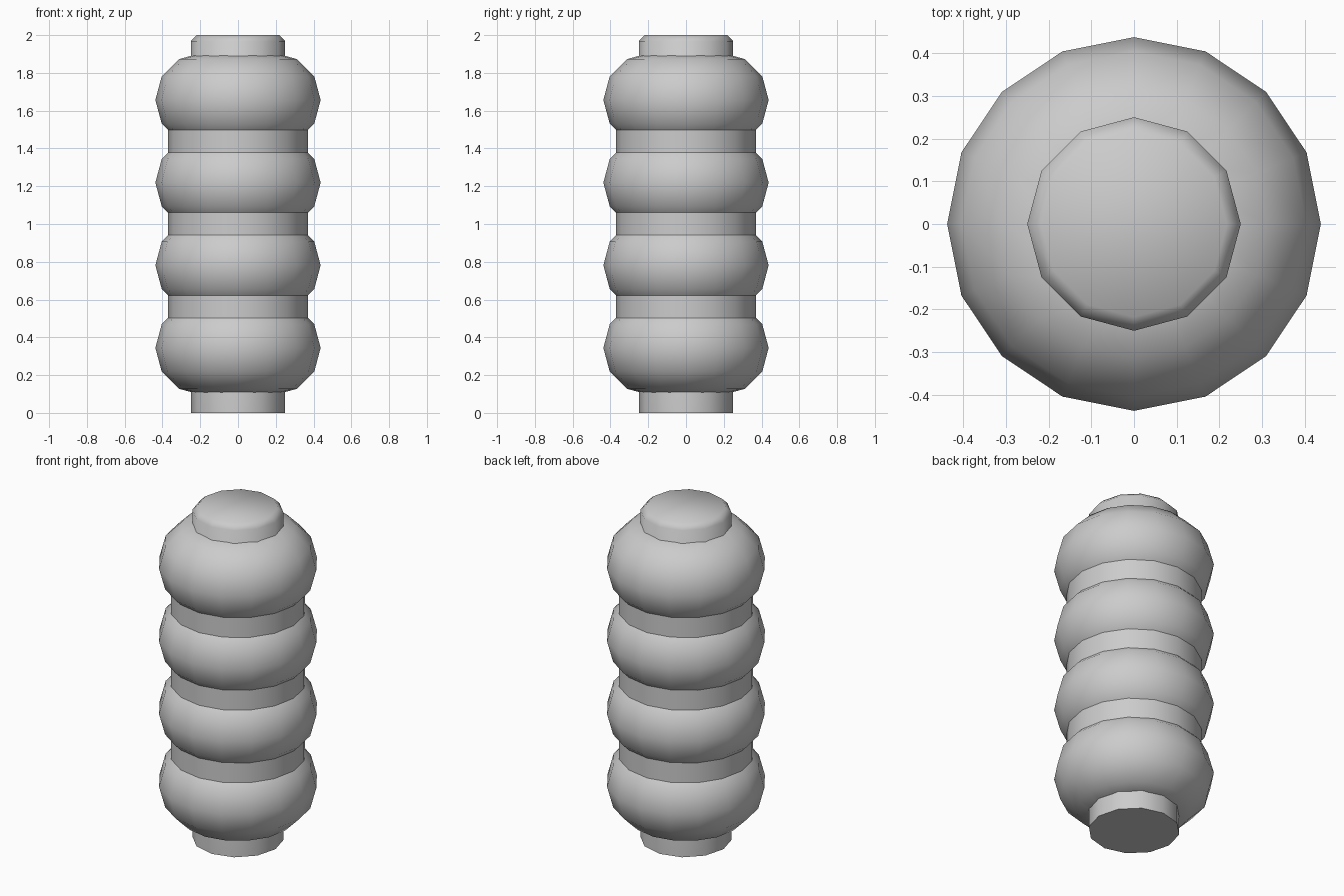
import bpy, bmesh
from math import radians, sin, cos, pi

if "Cube" in bpy.data.objects:
    bpy.data.objects.remove(bpy.data.objects["Cube"])


def smooth(obj):
    bpy.ops.object.select_all(action='DESELECT')
    obj.select_set(True)
    bpy.context.view_layer.objects.active = obj
    bpy.ops.object.shade_smooth_by_angle(angle=radians(50))


def lathe(name, profile, sides):
    """Closed solid of revolution from (radius, z) points, bottom to top."""
    bm = bmesh.new()
    rings = [[bm.verts.new((r * cos(2 * pi * i / sides), r * sin(2 * pi * i / sides), z))
              for i in range(sides)] for r, z in profile]
    for low, high in zip(rings, rings[1:]):
        for i in range(sides):
            j = (i + 1) % sides
            bm.faces.new((low[i], low[j], high[j], high[i]))
    bm.faces.new(rings[0][::-1])
    bm.faces.new(rings[-1])
    mesh = bpy.data.meshes.new(name)
    bm.to_mesh(mesh)
    bm.free()
    obj = bpy.data.objects.new(name, mesh)
    bpy.context.collection.objects.link(obj)
    smooth(obj)


# Central rod, showing as a neck at both ends, chamfered at the top
lathe("rod", [(0.25, 0), (0.25, 1.968), (0.218, 2.0)], 12)

# Thicker core seen between the rings
lathe("core", [(0.37, 0.344), (0.37, 1.656)], 16)

# Four bulging rings
for i in range(4):
    bpy.ops.mesh.primitive_torus_add(major_segments=16, minor_segments=12,
                                     major_radius=0.1875, minor_radius=0.25,
                                     location=(0, 0, 0.344 + 0.4375 * i))
    ring = bpy.context.object
    ring.name = f"ring_{i + 1}"
    smooth(ring)
